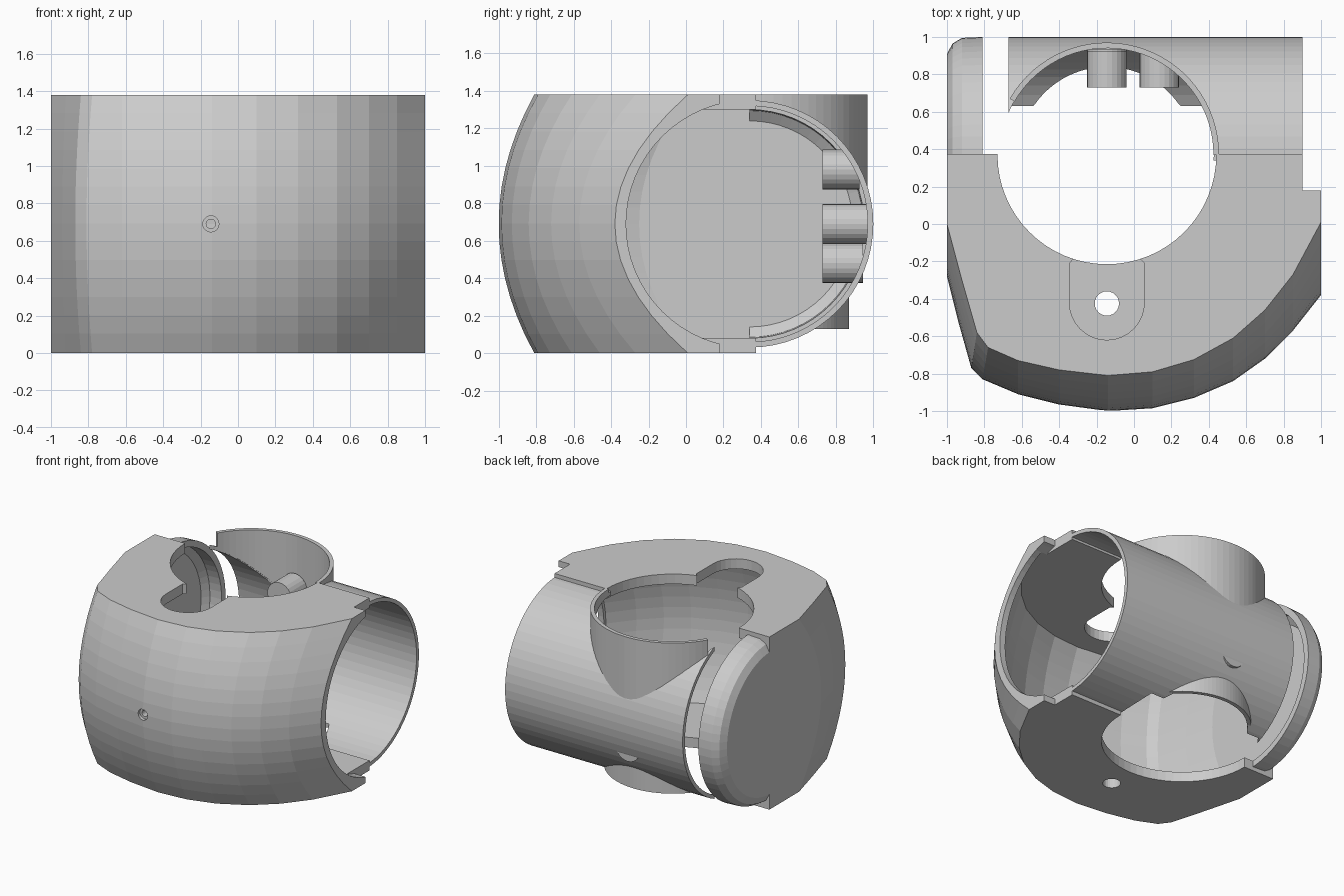
import bpy, bmesh, math
from mathutils import Vector

if "Cube" in bpy.data.objects:
    bpy.data.objects.remove(bpy.data.objects["Cube"])

CX, CY, CZ, PY = -0.145, 0.37, 0.69, 0.34   # bore centre, mid height, pipe axis y


def finish(name, bm):
    bmesh.ops.recalc_face_normals(bm, faces=bm.faces)
    me = bpy.data.meshes.new(name)
    bm.to_mesh(me)
    bm.free()
    ob = bpy.data.objects.new(name, me)
    bpy.context.collection.objects.link(ob)
    return ob


def loft(name, rings):
    bm = bmesh.new()
    vs = [[bm.verts.new(p) for p in ring] for ring in rings]
    n = len(vs[0])
    for a, b in zip(vs, vs[1:]):
        for i in range(n):
            j = (i + 1) % n
            bm.faces.new((a[i], a[j], b[j], b[i]))
    bm.faces.new(vs[0])
    bm.faces.new(vs[-1])
    return finish(name, bm)


def sector(name, prof, a0, a1, axis, seg=32):
    """Sweep a closed (height, radius) profile through an angle about the pipe (X) or bore (Z) axis."""
    rings = []
    for k in range(seg + 1):
        t = math.radians(a0 + (a1 - a0) * k / seg)
        c, s = math.cos(t), math.sin(t)
        if axis == 'X':
            rings.append([(h, PY + r * c, CZ + r * s) for h, r in prof])
        else:
            rings.append([(CX + r * c, CY + r * s, h) for h, r in prof])
    return loft(name, rings)


def cyl(name, p, q, r, seg=64):
    p, q = Vector(p), Vector(q)
    rot = (q - p).to_track_quat('Z', 'Y')
    ring = [rot @ Vector((r * math.cos(2 * math.pi * i / seg), r * math.sin(2 * math.pi * i / seg), 0))
            for i in range(seg)]
    return loft(name, [[p + v for v in ring], [q + v for v in ring]])


def box(name, lo, hi):
    xy = [(lo[0], lo[1]), (hi[0], lo[1]), (hi[0], hi[1]), (lo[0], hi[1])]
    return loft(name, [[(x, y, z) for x, y in xy] for z in (lo[2], hi[2])])


def boolean(ob, cutter, op='DIFFERENCE', keep=False):
    m = ob.modifiers.new('cut', 'BOOLEAN')
    m.operation, m.solver, m.object = op, 'EXACT', cutter
    bpy.context.view_layer.objects.active = ob
    bpy.ops.object.modifier_apply(modifier=m.name)
    if not keep:
        bpy.data.objects.remove(cutter)


# Bulged front housing: plan outlines at the end planes and at mid height
END = [(-1, .375), (-1, 0), (-.92, -.3), (-.84, -.58), (-.78, -.66), (-.62, -.73), (-.4, -.78),
       (-.14, -.81), (.1, -.79), (.32, -.725), (.53, -.61), (.7, -.46), (.85, -.27), (1, .01), (1, .375)]
MID = [(-1, .375), (-1, -.28), (-.94, -.52), (-.87, -.77), (-.81, -.83), (-.62, -.91), (-.4, -.965),
       (-.14, -1), (.1, -.985), (.32, -.93), (.53, -.84), (.7, -.72), (.85, -.57), (1, -.38), (1, .375)]


def outline(z):
    t = 1 - ((z - CZ) / CZ) ** 2
    return [(a[0] + (b[0] - a[0]) * t, a[1] + (b[1] - a[1]) * t) for a, b in zip(END, MID)]


def inset(z):
    pts = [(x * .95, .375 + (y - .375) * .955) for x, y in outline(z)]
    pts[0], pts[-1] = (-.95, .6), (.95, .6)
    return [(x, y, z) for x, y in pts]


N = 14
zs = [.005 + 1.375 * k / N for k in range(N + 1)]
zs[0] = 0
housing = loft('housing', [[(x, y, z) for x, y in outline(z)] for z in zs])
boolean(housing, loft('cavity', [inset(.08 + 1.22 * k / N) for k in range(N + 1)]))

# Screw block behind the front hole
boolean(housing, box('block', (CX - .1, -.965, .59), (CX + .1, -.68, .79)), 'UNION')

# Openings: vertical bore, pipe mouth, corner step, U-shaped slot, drain and screw holes
boolean(housing, cyl('bore', (CX, CY, -.2), (CX, CY, 1.6), .585))
boolean(housing, cyl('mouth', (.9, PY, CZ), (1.2, PY, CZ), .66))
boolean(housing, box('step', (.9, .18, -.1), (1.2, .6, 1.6)))
slot = [(CX + .2 * math.cos(a), -.42 + .2 * math.sin(a))
        for a in (math.pi + math.pi * k / 16 for k in range(17))]
slot += [(CX + .2, -.21), (CX + .1, -.1), (CX - .1, -.1), (CX - .2, -.21)]
boolean(housing, loft('slot', [[(x, y, z) for x, y in slot] for z in (1.2, 1.5)]))
boolean(housing, cyl('drain', (CX, -.425, -.1), (CX, -.425, .3), .065, 24))
boolean(housing, cyl('screw_head', (CX, -1.1, CZ), (CX, -.97, CZ), .043, 20))
boolean(housing, cyl('screw_hole', (CX, -1.1, CZ), (CX, -.6, CZ), .025, 20))

# Rear half of the horizontal pipe
pipe = sector('pipe', [(-.67, .63), (.9, .63), (.9, .66), (-.67, .66)], -90, 90, 'X')
boolean(pipe, cyl('upper', (CX, CY, .9), (CX, CY, 1.6), .572))
boolean(pipe, cyl('lower', (CX, CY, -.2), (CX, CY, .5), .472))
wide = cyl('wide', (CX, CY, -.2), (CX, CY, .5), .572)
boolean(wide, box('limit', (-1, -.5, -.5), (1, .63, .6)), 'INTERSECT')
boolean(pipe, wide)

# Vertical collars above and below the pipe, trimmed to its inside
core = cyl('pipe_core', (-1.2, PY, CZ), (1.2, PY, CZ), .635)
core.hide_render = True
for name, z0, z1, r0, r1, a0, a1 in (('upper_collar', .7, 1.38, .57, .6, 0, 150),
                                     ('lower_collar', .13, .68, .47, .5, 32, 148)):
    collar = sector(name, [(z0, r0), (z0, r1), (z1, r1), (z1, r0)], a0, a1, 'Z')
    boolean(collar, core, keep=True)
bpy.data.objects.remove(core)

# Cup-shaped left end cap
sector('end_cap', [(-1, .002), (-1, .57), (-.97, .625), (-.92, .655), (-.81, .66), (-.81, .61),
                   (-.91, .605), (-.95, .55), (-.95, .002)], -90, 90, 'X')

# Pegs on the inside of the rear wall
for i, (x, z, y) in enumerate(((CX, .98, .925), (.135, CZ, .985), (CX, .48, .945))):
    cyl(f'peg_{i + 1}', (x, .73, z), (x, y, z), .106, 24)
